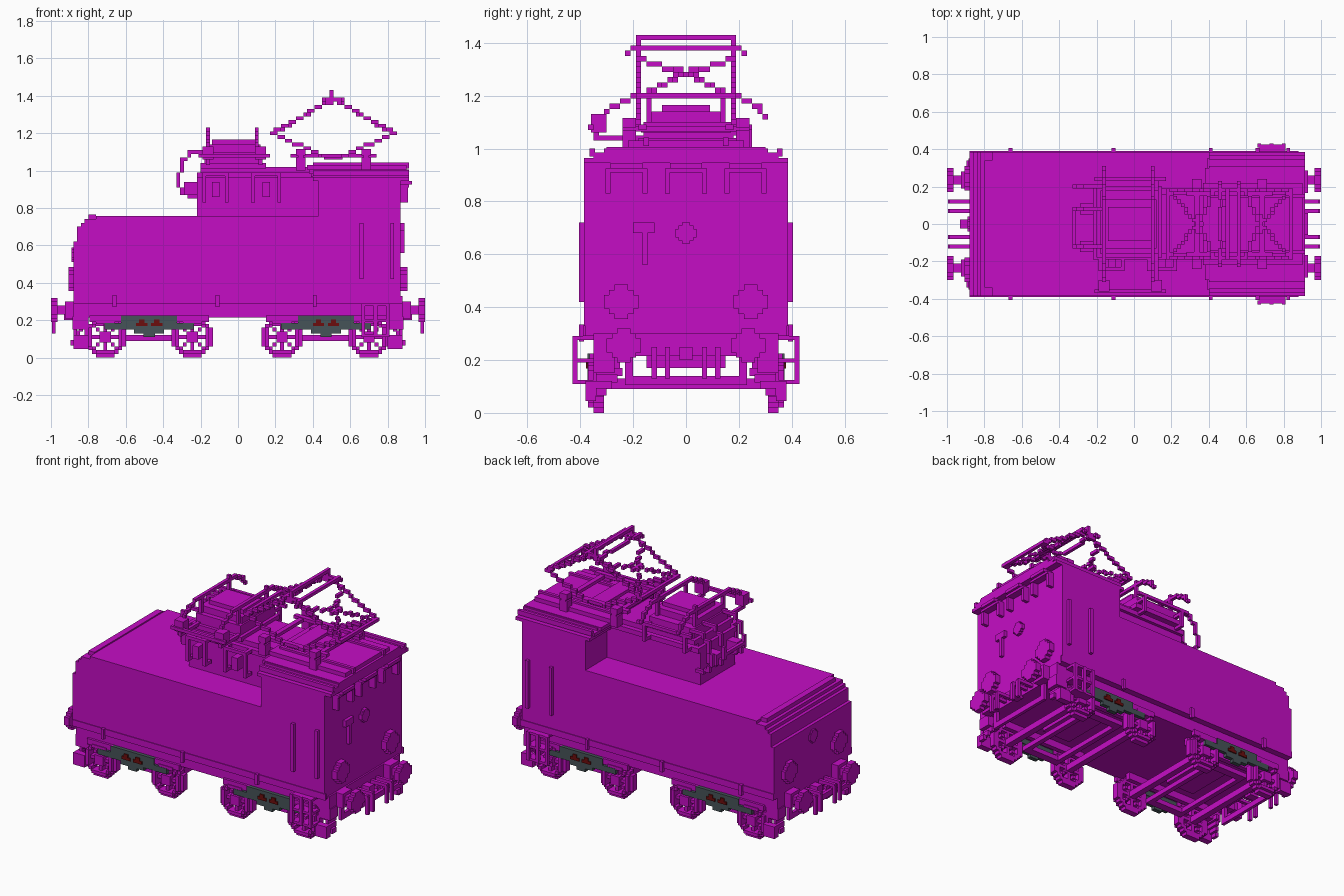
import bpy, bmesh, math
from mathutils import Vector

cube = bpy.data.objects.get("Cube")
if cube:
    bpy.data.objects.remove(cube, do_unlink=True)

V = 0.02  # block size of the fine detail


def material(name, rgb):
    m = bpy.data.materials.new(name)
    m.diffuse_color = (*rgb, 1)
    m.use_nodes = True
    m.node_tree.nodes["Principled BSDF"].inputs["Base Color"].default_value = (*rgb, 1)
    return m


MAGENTA = material("magenta", (0.56, 0.004, 0.56))
GREY = material("slate_grey", (0.062, 0.088, 0.098))
RED = material("dark_red", (0.15, 0.004, 0.004))


def finish(name, bm, mat):
    me = bpy.data.meshes.new(name)
    bm.to_mesh(me)
    bm.free()
    me.materials.append(mat)
    ob = bpy.data.objects.new(name, me)
    bpy.context.collection.objects.link(ob)
    return ob


def boxes(name, items, mat=MAGENTA, mirror=""):
    """Boxes given as (x0, x1, y0, y1, z0, z1), mirrored over the listed axes."""
    for k in [i for i, a in enumerate("xy") if a in mirror]:
        flip = []
        for b in items:
            b = list(b)
            b[2 * k], b[2 * k + 1] = -b[2 * k + 1], -b[2 * k]
            flip.append(tuple(b))
        items = list(items) + flip
    bm = bmesh.new()
    for x0, x1, y0, y1, z0, z1 in items:
        for v in bmesh.ops.create_cube(bm, size=1)["verts"]:
            v.co = ((x0 + x1) / 2 + v.co.x * (x1 - x0), (y0 + y1) / 2 + v.co.y * (y1 - y0),
                    (z0 + z1) / 2 + v.co.z * (z1 - z0))
    return finish(name, bm, mat)


def voxels(name, cells, origin=(0, 0, 0), mat=MAGENTA):
    """Only the exposed faces of a set of blocks; cell centres are at origin + index * V."""
    cells, bm = set(cells), bmesh.new()
    for c in cells:
        for a in range(3):
            for s in (-1, 1):
                n = list(c)
                n[a] += s
                if tuple(n) in cells:
                    continue
                p, q = (a + 1) % 3, (a + 2) % 3
                ring = []
                for u, w in ((-1, -1), (1, -1), (1, 1), (-1, 1)):
                    co = [0, 0, 0]
                    co[a], co[p], co[q] = s, u * s, w
                    ring.append(bm.verts.new([origin[i] + (c[i] + co[i] / 2) * V for i in range(3)]))
                bm.faces.new(ring)
    bmesh.ops.remove_doubles(bm, verts=bm.verts, dist=1e-4)
    return finish(name, bm, mat)


def path(*pts):
    """Blocks along a polyline."""
    out = set()
    for a, b in zip(pts, pts[1:]):
        a, b = Vector(a), Vector(b)
        n = max(1, math.ceil(max(abs(d) for d in b - a) / V))
        out |= {tuple(round(c / V) for c in a.lerp(b, i / n)) for i in range(n + 1)}
    return out


# Hood with a stair-stepped nose
bm = bmesh.new()
profile = [(-.88, .29), (-.88, .62), (-.86, .62), (-.86, .70), (-.84, .70), (-.84, .72), (-.82, .72),
           (-.82, .74), (-.76, .74), (-.76, .757), (.44, .757), (.44, .29)]
face = bm.faces.new([bm.verts.new((x, -.385, z)) for x, z in profile])
ext = bmesh.ops.extrude_face_region(bm, geom=[face])["geom"]
bmesh.ops.translate(bm, vec=(0, .77, 0), verts=[g for g in ext if isinstance(g, bmesh.types.BMVert)])
bmesh.ops.recalc_face_normals(bm, faces=bm.faces)
finish("hood", bm, MAGENTA)
boxes("hood_lip", [(-.80, -.76, -.34, .34, .74, .765)])

# Cab, stepped roof and narrow raised compartment
boxes("cab", [(.43, .87, -.385, .385, .29, .96)])
boxes("cab_roof", [(.40, .915, -.385, .385, .945, .965), (.39, .915, -.35, .35, .965, .985),
                   (.38, .915, -.30, .30, .985, 1.005), (.37, .90, -.22, .22, 1.005, 1.03)])
boxes("roof_ribs", [(.40, .915, y - .01, y + .01, .97, 1.0) for y in (.30, .355)]
      + [(.40, .915, .14, .16, 1.01, 1.042)], mirror="y")
boxes("raised_compartment", [(-.22, .44, -.17, .17, .75, .96), (-.22, .44, -.19, .19, .96, .99),
                             (-.20, .40, -.16, .16, .99, 1.02)])

# Chassis, side sill and brackets
boxes("chassis", [(-.88, .88, -.35, .35, .215, .30)])
boxes("side_sill", [(-.88, .88, .38, .39, .29, .33)], mirror="y")
boxes("sill_brackets", [(x - .01, x + .01, .385, .405, .27, .335) for x in (-.66, -.11, .41)], mirror="y")
boxes("cab_handrails", [(x, x + .02, .385, .405, .42, .72) for x in (.65, .815)], mirror="y")

# End window hoods
boxes("window_hoods", [b for y in (-.225, 0, .225) for b in (
    (.87, .93, y - .06, y + .06, .925, .945), (.87, .91, y - .08, y - .06, .83, .925),
    (.87, .91, y + .06, y + .08, .83, .925), (.87, .915, y - .08, y + .08, .91, .925))])


# Lamps and handle on both ends
def cross(x0, x1, y, z, r):
    return [(x0, x1, y - r, y + r, z - r / 2.5, z + r / 2.5), (x0, x1, y - r / 2.5, y + r / 2.5, z - r, z + r),
            (x0, x1, y - r * .7, y + r * .7, z - r * .7, z + r * .7)]


boxes("lower_lamps", cross(.86, .905, .245, .42, .065), mirror="xy")
boxes("upper_lamps", cross(.86, .89, 0, .68, .04) + cross(-.89, -.85, 0, .55, .04))
boxes("end_handle", [(.87, .89, -.20, -.12, .68, .72), (.87, .89, -.165, -.145, .56, .68)])

# Buffers, hook and hoses
boxes("buffers", cross(.965, 1.0, .235, .255, .065) + [(.87, .97, .21, .26, .23, .28),
                                                       (.87, .925, .19, .28, .21, .30)], mirror="xy")
boxes("coupling_hook", [(.87, .93, -.025, .025, .20, .25)], mirror="x")
boxes("brake_hoses", [b for y in (.06, .11) for b in (
    (.88, .99, y, y + .02, .23, .25), (.975, .995, y, y + .02, .13, .24))], mirror="xy")
boxes("end_beam", [(.86, .88, -.23, .23, .105, .14), (.86, .88, -.23, -.20, .14, .22),
                   (.86, .88, .20, .23, .14, .22)], mirror="x")
boxes("rail_guards", [(.83 + .015 * i, .85 + .015 * i, .30 - .02 * (3 - i), .34, .14 - .025 * i, .17 - .025 * i)
                      for i in range(4)]
      + [(.80, .885, .27, .35, .15, .22), (.80, .88, .34, .38, .045, .12)], mirror="xy")

# Door steps below the cab
boxes("door_steps", [b for z in (.11, .19, .275) for b in ((.67, .81, .35, .425, z, z + .015),)]
      + [(x, x + .02, .41, .43, .11, .29) for x in (.66, .725, .79)], mirror="y")

# Spoked wheels and axles
wheel = set()
for i in range(-6, 7):
    for k in range(-6, 7):
        r = math.hypot(i, k)
        spoke = i == 0 or k == 0 or abs(i) == abs(k)
        if r <= 5.6 and (r >= 3.7 or r <= 1.6 or spoke):
            wheel |= {(i, 0, k), (i, 1, k)}
        if r <= 4.6 and (r >= 3.7 or r <= 1.6):
            wheel.add((i, 2, k))
AXLES = (-.71, -.245, .235, .70)
for n, x in enumerate(AXLES, 1):
    for side, s in (("left", 1), ("right", -1)):
        voxels(f"wheel_{n}_{side}", {(i, s * j, k) for i, j, k in wheel}, (x, s * .32, .11))
boxes("axles", [(x - .02, x + .02, -.32, .32, .09, .13) for x in AXLES])

# Bogies: frames, side frames in grey, red springs
for name, c in (("bogie_1", -.475), ("bogie_2", .47)):
    boxes(name + "_frame", [(c - .13, c + .13, .25, .30, .09, .12), (c - .30, c + .30, .25, .28, .17, .22),
                            (c - .13, c - .10, 0, .28, .09, .12), (c + .10, c + .13, 0, .28, .09, .12),
                            (c - .32, c - .14, .34, .365, .19, .225), (c + .14, c + .32, .34, .365, .19, .225),
                            (c - .10, c + .10, 0, .15, .17, .22)], mirror="y")
    boxes(name + "_side_frame", [(c - .24, c + .24, .35, .372, .15, .185), (c - .15, c + .15, .345, .372, .18, .225),
                                 (c - .08, c + .08, .345, .372, .13, .16),
                                 (c - .03, c + .03, .345, .372, .11, .14)], GREY, "y")
    boxes(name + "_springs", [b for d in (-.04, .04) for b in (
        (c + d - .03, c + d + .03, .37, .379, .168, .186),
        (c + d - .014, c + d + .014, .37, .379, .186, .204))], RED, "y")

# Pantograph base and insulators
boxes("pantograph_base", [(.28, .74, .15, .18, 1.07, 1.09), (.32, .35, 0, .24, 1.065, 1.085),
                          (.67, .70, 0, .24, 1.065, 1.085), (.46, .56, 0, .17, 1.06, 1.08)], mirror="y")
boxes("pantograph_insulators", [(x - .025, x + .025, .19, .24, z, z + h) for x in (.335, .685)
                                for z, h in ((1.0, .07), (1.08, .035))], mirror="y")

# Pantograph arms, cross bracing and contact strips
arms = set()
for s in (-1, 1):
    y = .17 * s
    for ex, lx in ((.18, .45), (.84, .57)):
        arms |= path((lx, y, 1.08), (ex, y, 1.20), (.51, y, 1.39))
        mx = (ex + .51) / 2
        arms |= path((ex, y, 1.20), (mx, 0, 1.285), (.51 + (mx - .51) * .5, y, 1.34))
    arms |= path((.51, y, 1.36), (.51, y, 1.42))
for ex in (.18, .84):
    arms |= path((ex, -.17, 1.20), (ex, .17, 1.20))
    arms |= path(((ex + .51) / 2, -.04, 1.28), ((ex + .51) / 2, .04, 1.28))
voxels("pantograph_arms", arms)
strips = path((.51, -.16, 1.42), (.51, .16, 1.42))
for x in (.47, .55):
    strips |= path((x, -.22, 1.36), (x, -.20, 1.38), (x, .20, 1.38), (x, .22, 1.36))
voxels("contact_strips", strips | path((.47, .17, 1.38), (.55, .17, 1.38))
       | path((.47, -.17, 1.38), (.55, -.17, 1.38)))

# Roof equipment box with curved horns
boxes("equipment_box", [(-.20, .15, -.18, .20, 1.01, 1.04), (-.18, .13, -.16, .18, 1.04, 1.10),
                        (-.17, .12, -.13, .13, 1.10, 1.14), (-.14, .10, -.09, .09, 1.14, 1.165)])
horns = set()
for x in (-.16, .10):
    horns |= path((x, -.34, 1.08), (x, -.32, 1.13), (x, -.28, 1.16), (x, -.18, 1.20), (x, .18, 1.20),
                  (x, .26, 1.17), (x, .30, 1.12))
    horns |= path((x, -.14, 1.10), (x, -.14, 1.20)) | path((x, .14, 1.10), (x, .14, 1.22))
voxels("roof_horns", horns)

# Side insulators and cable brackets
brackets = set()
for a, b in ((-.18, -.06), (.08, .22)):
    for x in (a, b):
        brackets |= path((x, -.18, .98), (x, -.24, .98), (x, -.24, .84), (x, -.20, .84))
    brackets |= path((a, -.24, .98), (b, -.24, .98))
for x in (-.16, .12):
    brackets |= path((x, -.16, 1.04), (x, -.34, 1.04), (x, -.34, 1.10))
    brackets |= path((x, .16, 1.06), (x, .24, 1.06), (x, .24, .98), (x, .18, .98))
brackets |= path((-.20, -.36, 1.08), (.16, -.36, 1.08)) | path((-.20, .24, 1.08), (.16, .24, 1.08))
voxels("cable_brackets", brackets)
boxes("side_insulators", [(x - .03, x + .03, -.36, -.30, 1.06, 1.13) for x in (-.16, .12)]
      + [(x - .02, x + .02, -.25, -.19, .86, .94) for x in (-.12, .15)])

# Looped cables at the front of the raised compartment
loops = set()
for y in (-.12, .08, .20):
    loops |= path((-.18, y, 1.10), (-.26, y, 1.10), (-.30, y, 1.04), (-.32, y, .94), (-.28, y, .87), (-.22, y, .85))
voxels("cable_loops", loops | path((-.32, -.12, .94), (-.32, .08, .94)))
boxes("cable_junctions", [(-.29, -.21, y - .03, y + .03, .87, .94) for y in (-.12, .08)])
